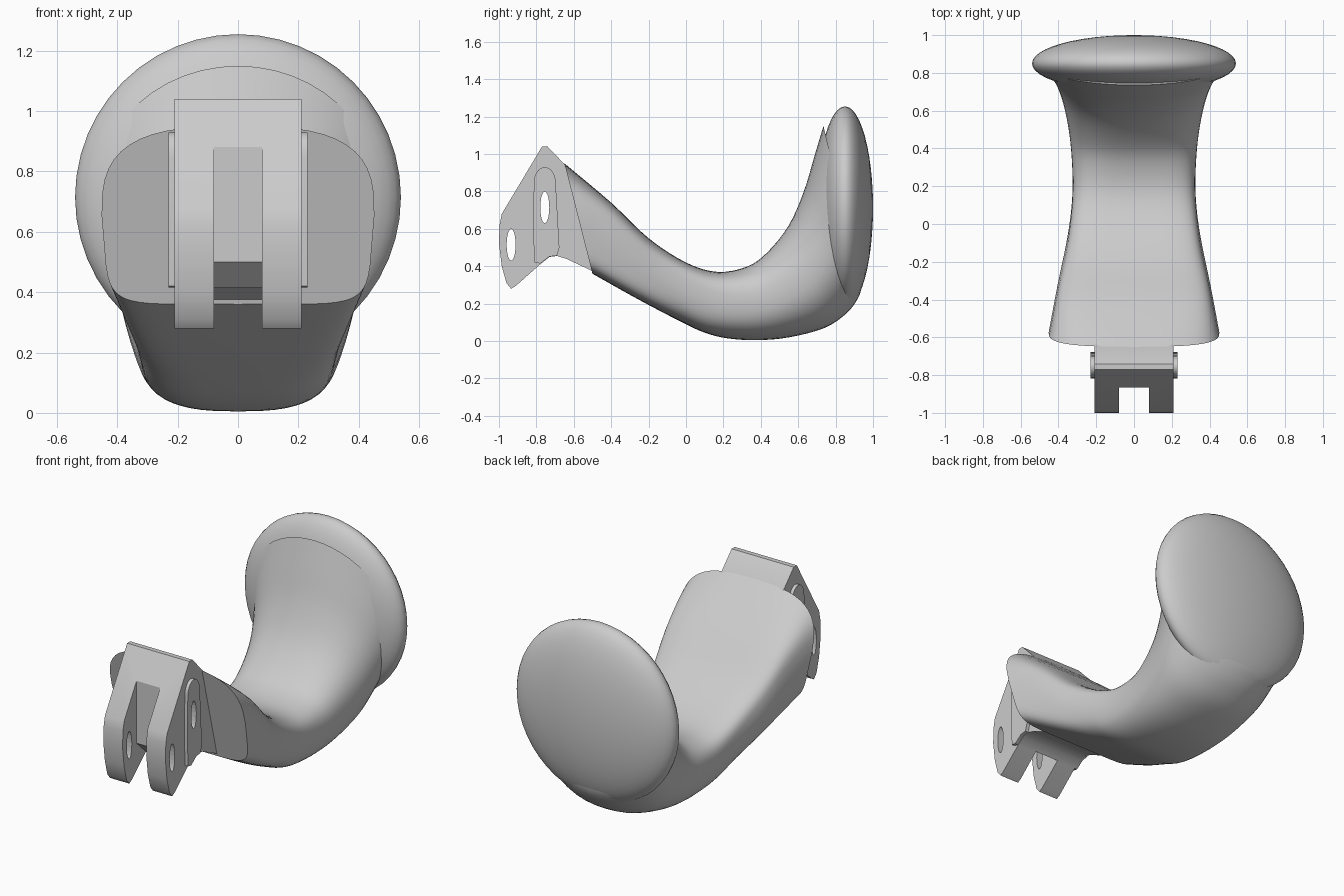
import bpy, bmesh, math
from mathutils import Vector

if "Cube" in bpy.data.objects:
    bpy.data.objects.remove(bpy.data.objects["Cube"])

GREY = (0.6, 0.6, 0.6, 1)
mat = bpy.data.materials.new("light grey")
mat.use_nodes = True
mat.diffuse_color = GREY
mat.node_tree.nodes["Principled BSDF"].inputs["Base Color"].default_value = GREY


def finish(name, bm, angle=35, cutter=False):
    """Turn a bmesh into a shaded object, or a hidden cutter."""
    bmesh.ops.recalc_face_normals(bm, faces=bm.faces)
    mesh = bpy.data.meshes.new(name)
    bm.to_mesh(mesh)
    bm.free()
    mesh.materials.append(mat)
    ob = bpy.data.objects.new(name, mesh)
    bpy.context.collection.objects.link(ob)
    if cutter:
        ob.hide_render = True
        ob.hide_viewport = True
        ob.display_type = 'WIRE'
        return ob
    bpy.ops.object.select_all(action='DESELECT')
    ob.select_set(True)
    bpy.context.view_layer.objects.active = ob
    bpy.ops.object.shade_smooth_by_angle(angle=math.radians(angle))
    return ob


def prism(name, outline, x0, x1, cutter=False):
    """Extrude a side outline (y, z) from x0 to x1."""
    bm = bmesh.new()
    face = bm.faces.new([bm.verts.new((x0, y, z)) for y, z in outline])
    out = bmesh.ops.extrude_face_region(bm, geom=[face])
    verts = [v for v in out["geom"] if isinstance(v, bmesh.types.BMVert)]
    bmesh.ops.translate(bm, verts=verts, vec=(x1 - x0, 0, 0))
    return finish(name, bm, cutter=cutter)


def ellipse(y, z, ry, rz, count=20):
    turns = [math.tau * i / count for i in range(count)]
    return [(y + ry * math.cos(a), z + rz * math.sin(a)) for a in turns]


def cut(ob, cutters):
    for c in cutters:
        mod = ob.modifiers.new("cut " + c.name, 'BOOLEAN')
        mod.object = c
        mod.operation = 'DIFFERENCE'
        mod.solver = 'EXACT'


def spline(rows, steps):
    """Smooth interpolation through rows of numbers."""
    result = []
    for i in range(len(rows) - 1):
        a, b, c, d = (rows[min(max(i + k, 0), len(rows) - 1)] for k in (-1, 0, 1, 2))
        for s in range(steps):
            t = s / steps
            result.append([0.5 * (2 * q + (r - p) * t + (2 * p - 5 * q + 4 * r - w) * t * t
                                  + (3 * q - p - 3 * r + w) * t ** 3)
                           for p, q, r, w in zip(a, b, c, d)])
    return result + [list(rows[-1])]


# Curved arm: top y z, bottom y z, half width, top and bottom squareness, bottom taper
sections = [
    (-.65, .95, -.5, .36, .452, 3, 7, .95),
    (-.4, .74, -.25, .22, .405, 5, 6, .9),
    (-.2, .55, -.02, .1, .36, 5, 4, .88),
    (0, .42, .1, .045, .335, 5, 3.5, .9),
    (.17, .37, .22, .015, .325, 4, 3, .93),
    (.33, .4, .38, .005, .33, 3, 2.8, .95),
    (.44, .48, .55, .02, .345, 2.6, 2.5, 1),
    (.55, .62, .74, .07, .375, 2.3, 2.3, 1),
    (.63, .8, .86, .15, .41, 2.1, 2.1, 1),
    (.69, 1, .92, .23, .45, 2, 2, 1),
    (.735, 1.15, .94, .29, .47, 2, 2, 1),
]
SIDES = 48
bm = bmesh.new()
rings = []
for ty, tz, by, bz, half, n_top, n_bottom, taper in spline(sections, 4):
    top, bottom = Vector((0, ty, tz)), Vector((0, by, bz))
    ring = []
    for i in range(SIDES):
        a = math.tau * i / SIDES
        c, s = math.cos(a), math.sin(a)
        power = 2 / (n_top if s > 0 else n_bottom)
        u = math.copysign(abs(c) ** power, c)
        v = math.copysign(abs(s) ** power, s)
        p = (top + bottom) / 2 + (top - bottom) / 2 * v
        p.x = half * u * (1 - (1 - taper) * max(0, -v))
        ring.append(bm.verts.new(p))
    rings.append(ring)
for r0, r1 in zip(rings, rings[1:]):
    for i in range(SIDES):
        j = (i + 1) % SIDES
        bm.faces.new((r0[i], r0[j], r1[j], r1[i]))
bm.faces.new(rings[0])
bm.faces.new(rings[-1])
finish("curved_arm", bm)

# Round domed pad at the rear
bm = bmesh.new()
bmesh.ops.create_uvsphere(bm, u_segments=48, v_segments=24, radius=1)
bmesh.ops.scale(bm, vec=(.54, .54, .15), verts=bm.verts)
for v in bm.verts:
    v.co = (v.co.x, v.co.z + .85, v.co.y + .715)
finish("round_pad", bm, 60)

# Forked hinge bracket with a slot and two pin holes
bracket = prism("hinge_bracket", [
    (-.77, 1.04), (-.985, .68), (-.997, .62), (-1, .52), (-.985, .4), (-.96, .31),
    (-.935, .28), (-.91, .295), (-.78, .41), (-.73, .45), (-.69, .455), (-.64, .44),
    (-.48, .365), (-.54, .7), (-.63, .925), (-.74, 1.04)], -.21, .21)
slot = prism("slot_cutter", [
    (-1.1, .95), (-.865, .95), (-.865, .5), (-.775, .415), (-.775, .2), (-1.1, .2)],
    -.08, .08, True)
holes = [prism(name, ellipse(y, z, .024, .085), -.4, .4, True)
         for name, y, z in (("front_hole_cutter", -.935, .515),
                            ("rear_hole_cutter", -.755, .715))]
cut(bracket, [slot] + holes)

# Raised plates around the rear pin hole, one on each side
arch = [(-.755 + .058 * math.cos(a), .85 + .08 * math.sin(a))
        for a in (math.pi * i / 10 for i in range(11))]
outline = arch + [(-.818, .6), (-.81, .42), (-.78, .415), (-.73, .452), (-.69, .457), (-.677, .5)]
for name, side in (("left_plate", 1), ("right_plate", -1)):
    plate = prism(name, outline, side * .205, side * .23)
    cut(plate, holes[1:])
